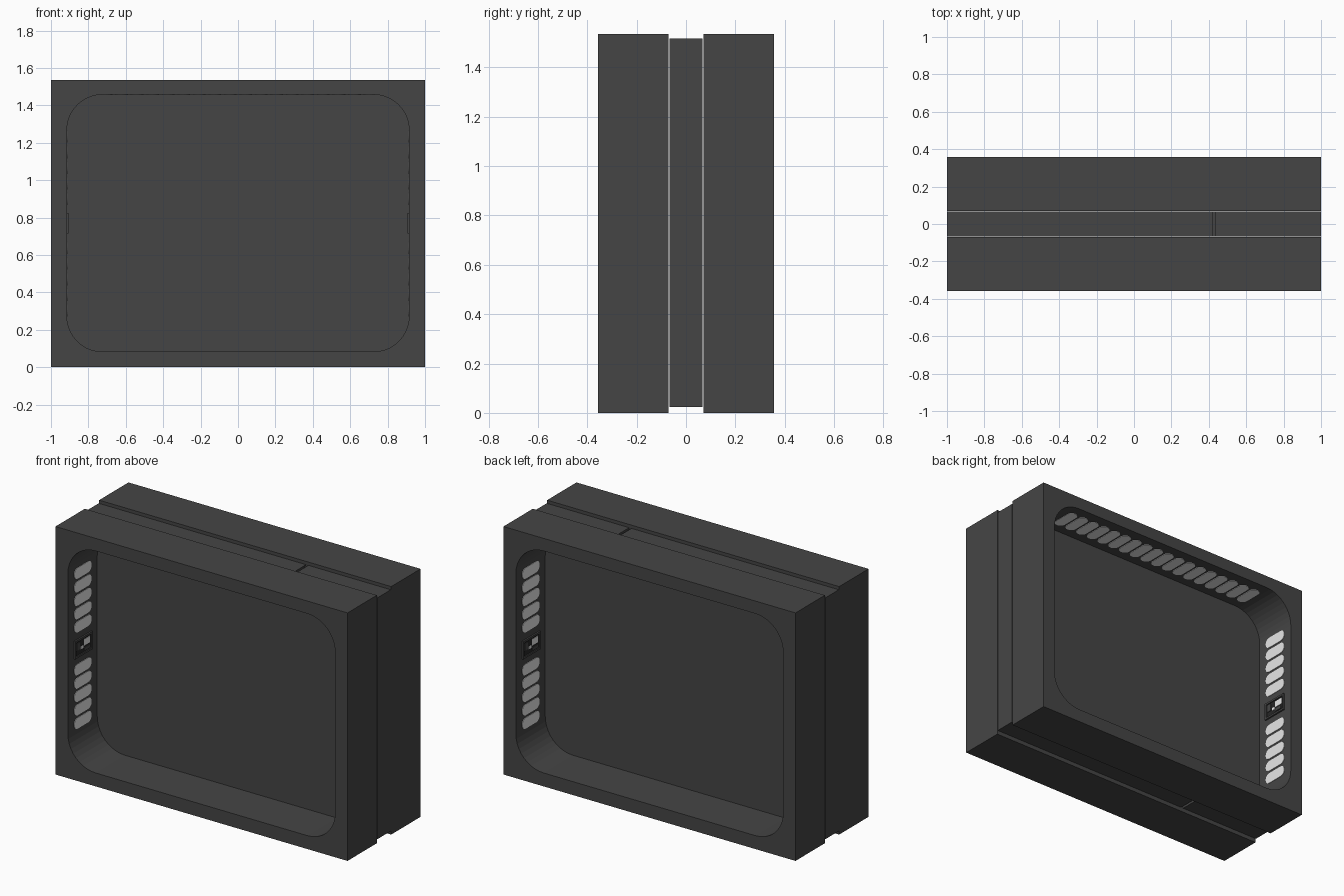
import bpy, bmesh, math
from mathutils import Matrix, Vector

cube = bpy.data.objects.get("Cube")
if cube:
    bpy.data.objects.remove(cube, do_unlink=True)


def material(name, value):
    m = bpy.data.materials.new(name)
    m.use_nodes = True
    colour = (value, value, value, 1)
    m.diffuse_color = colour
    m.node_tree.nodes["Principled BSDF"].inputs["Base Color"].default_value = colour
    return m


BODY = material("charcoal body", 0.06)
LAMP = material("pale lamp", 0.8)
TRIM = material("black trim", 0.02)

HEIGHT = 1.535
MID = 0.77            # centre height of openings and panel
HALF_W = 0.915        # half width of the openings
HALF_H = 0.687        # half height of the openings
GAP, DEPTH = 0.07, 0.357


def rounded(cx, cy, w, h, r=0.0, steps=10):
    """Rectangle loop with rounded corners."""
    if r == 0:
        return [(cx + sx * w / 2, cy + sy * h / 2)
                for sx, sy in ((1, 1), (-1, 1), (-1, -1), (1, -1))]
    loop = []
    for k, (sx, sy) in enumerate(((1, 1), (-1, 1), (-1, -1), (1, -1))):
        for i in range(steps + 1):
            a = math.pi / 2 * (k + i / steps)
            loop.append((cx + sx * (w / 2 - r) + r * math.cos(a),
                         cy + sy * (h / 2 - r) + r * math.sin(a)))
    return loop


def prism(name, loops, near, far, place, mat, hole=False):
    """Extrude 2D loops from near to far along the local normal."""
    bm = bmesh.new()
    rings = [[bm.verts.new((u, v, near)) for u, v in loop] for loop in loops]
    if hole:
        edges = [bm.edges.new((r[i - 1], r[i])) for r in rings for i in range(len(r))]
        bmesh.ops.triangle_fill(bm, edges=edges, use_beauty=True, normal=(0, 0, 1))
    else:
        for r in rings:
            bm.faces.new(r)
    ext = bmesh.ops.extrude_face_region(bm, geom=bm.faces[:])["geom"]
    bmesh.ops.translate(bm, vec=(0, 0, far - near),
                        verts=[g for g in ext if isinstance(g, bmesh.types.BMVert)])
    bmesh.ops.recalc_face_normals(bm, faces=bm.faces[:])
    mesh = bpy.data.meshes.new(name)
    bm.to_mesh(mesh)
    bm.free()
    mesh.materials.append(mat)
    obj = bpy.data.objects.new(name, mesh)
    obj.matrix_world = place
    bpy.context.collection.objects.link(obj)
    return obj


def basis(u, v, origin):
    """Placement with local axes u (right), v (up) and their normal."""
    u, v = Vector(u), Vector(v)
    m = Matrix((u, v, u.cross(v))).transposed().to_4x4()
    m.translation = origin
    return m


FRONT = basis((1, 0, 0), (0, 0, 1), (0, 0, 0))

# Two deep frames with rounded openings
outline = rounded(0, HEIGHT / 2, 2, HEIGHT)
opening = rounded(0, MID, 2 * HALF_W, 2 * HALF_H, 0.19)
prism("front_frame", [outline, opening], GAP, DEPTH, FRONT, BODY, hole=True)
prism("back_frame", [outline, opening], -DEPTH, -GAP, FRONT, BODY, hole=True)

# Centre panel: two halves meeting on a diagonal, with a notch at each end
ph, slope, notch = 0.747, 0.562, 0.03
top = ph * slope
half = [(-top, -ph), (1, -ph), (1, ph), (top + 0.016, ph),
        (top + 0.016, ph - notch), ((ph - notch) * slope, ph - notch)]
for name, s in (("panel_left_half", 1), ("panel_right_half", -1)):
    prism(name, [[(s * u, s * v + MID) for u, v in half]], -0.066, 0.066, FRONT, BODY)

# Lamps and control boxes lining each opening
pitch = 0.083
for end, y in (("front", -(GAP + DEPTH) / 2), ("back", (GAP + DEPTH) / 2)):
    # Row of lamps under the top
    ceiling = basis((1, 0, 0), (0, -1, 0), (0, y, MID + HALF_H))
    row = [rounded((i - 8.5) * pitch, 0, 0.068, 0.17, 0.033, 5) for i in range(18)]
    prism(end + "_top_lamps", row, -0.002, 0.003, ceiling, LAMP)

    for side, s in (("left", 1), ("right", -1)):
        name = f"{end}_{side}_"
        wall = basis((0, -s, 0), (0, 0, 1), (s * HALF_W, y, MID))
        # Five lamps above and five below the control box
        column = [rounded(0, t * (0.132 + i * pitch), 0.17, 0.068, 0.033, 5)
                  for t in (1, -1) for i in range(5)]
        prism(name + "lamps", column, -0.002, 0.003, wall, LAMP)
        # Control box with rim, display and keys
        prism(name + "control_rim", [rounded(0, 0, 0.17, 0.11), rounded(0, 0, 0.146, 0.086)],
              -0.002, 0.01, wall, BODY, hole=True)
        prism(name + "control_face", [rounded(0, 0, 0.146, 0.086)], -0.002, 0.004, wall, TRIM)
        prism(name + "display", [rounded(0.035, 0.014, 0.058, 0.04),
                                 rounded(-0.012, -0.008, 0.024, 0.018)],
              0.003, 0.006, wall, LAMP)
        prism(name + "keys", [rounded(-0.05, 0.012, 0.03, 0.045),
                              rounded(0.035, -0.026, 0.05, 0.018)],
              0.003, 0.008, wall, BODY)
